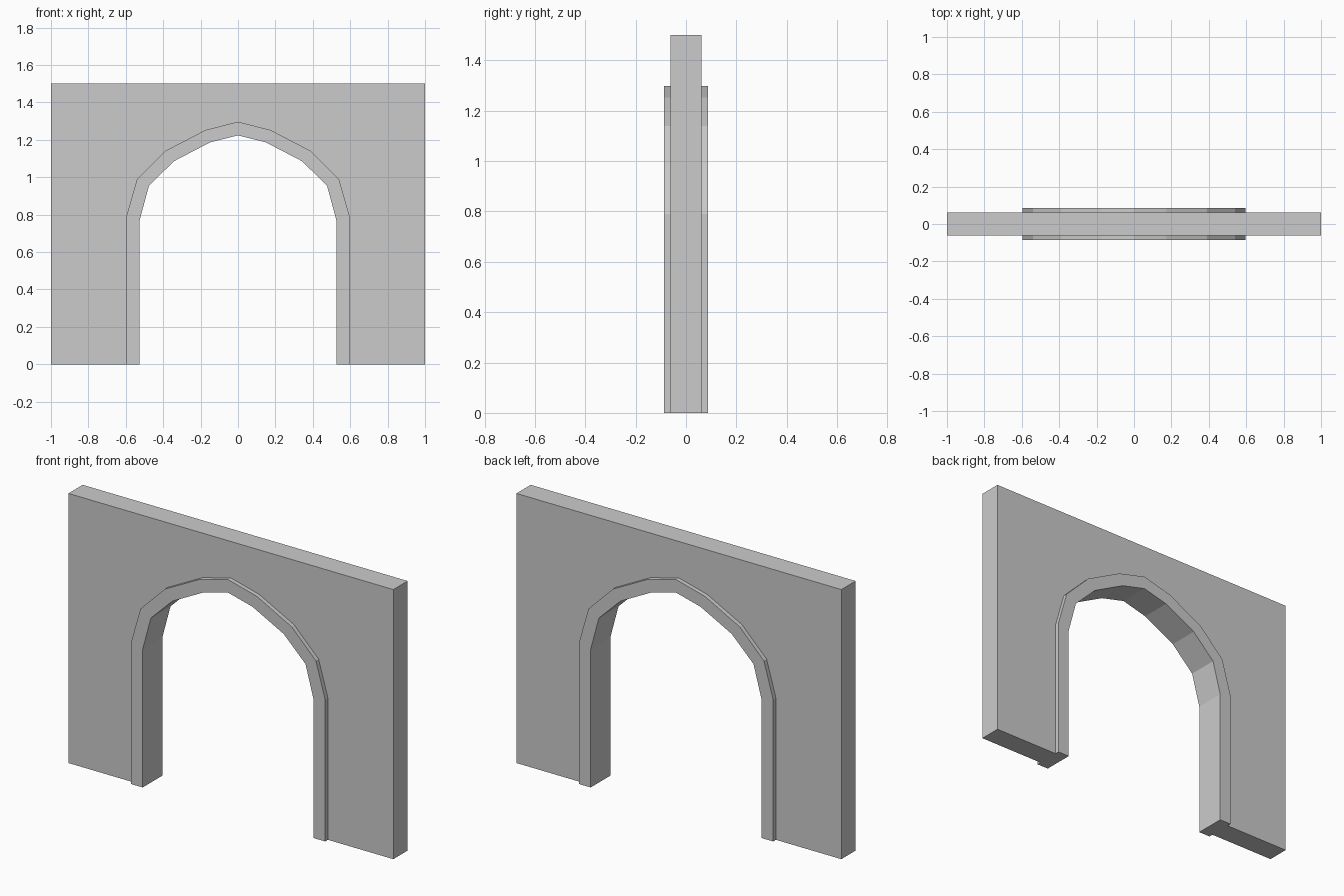
import bpy, bmesh

if "Cube" in bpy.data.objects:
    bpy.data.objects.remove(bpy.data.objects["Cube"])

WALL_Y, TRIM_Y = 0.0625, 0.0865   # half depths of wall and raised trim

# Right half, from foot to apex: (wall outline, trim outer edge, trim inner edge) as x, z
half = [
    ((1.00, 0.00), (0.597, 0.00), (0.526, 0.00)),
    ((1.00, 0.79), (0.597, 0.79), (0.526, 0.77)),
    ((1.00, 0.99), (0.540, 0.99), (0.476, 0.955)),
    ((1.00, 1.50), (0.390, 1.14), (0.342, 1.086)),
    ((0.175, 1.50), (0.175, 1.252), (0.150, 1.186)),
    ((0.00, 1.50), (0.000, 1.297), (0.000, 1.224)),
]
# Mirror to the left half
stations = half + [tuple((-x, z) for x, z in s) for s in reversed(half[:-1])]


def section(bm, wall, outer, inner):
    """Closed cross-section: stepped front, opening, stepped back."""
    front = [(wall, WALL_Y), (outer, WALL_Y), (outer, TRIM_Y), (inner, TRIM_Y)]
    pts = [(p[0], -d, p[1]) for p, d in front]
    pts += [(p[0], d, p[1]) for p, d in reversed(front)]
    return [bm.verts.new(c) for c in pts]


# Loft the stepped section around the arch
bm = bmesh.new()
rings = [section(bm, *s) for s in stations]
for a, b in zip(rings, rings[1:]):
    for i in range(8):
        j = (i + 1) % 8
        bm.faces.new((a[i], a[j], b[j], b[i]))

# Feet
bm.faces.new(rings[0])
bm.faces.new(rings[-1])
bmesh.ops.recalc_face_normals(bm, faces=bm.faces[:])

mesh = bpy.data.meshes.new("arched_wall")
bm.to_mesh(mesh)
bm.free()
bpy.context.collection.objects.link(bpy.data.objects.new("arched_wall", mesh))
